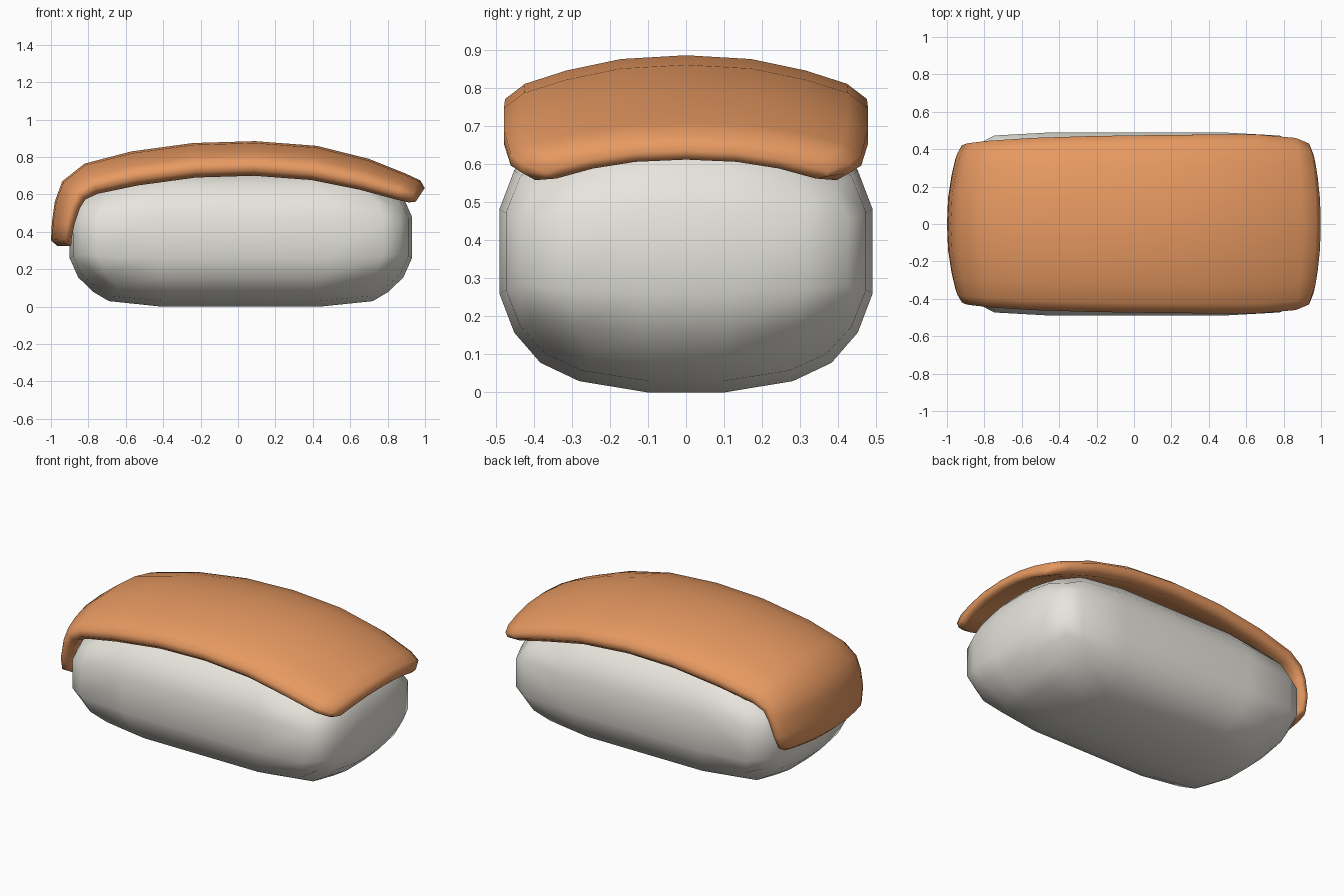
import bpy, bmesh
from mathutils import Vector

if "Cube" in bpy.data.objects:
    bpy.data.objects.remove(bpy.data.objects["Cube"])


def material(name, col):
    m = bpy.data.materials.new(name)
    m.diffuse_color = (*col, 1)
    m.use_nodes = True
    m.node_tree.nodes["Principled BSDF"].inputs["Base Color"].default_value = m.diffuse_color
    return m


def finish(bm, name, mat):
    bmesh.ops.recalc_face_normals(bm, faces=bm.faces)
    for f in bm.faces:
        f.smooth = True
    me = bpy.data.meshes.new(name)
    bm.to_mesh(me)
    bm.free()
    me.materials.append(mat)
    ob = bpy.data.objects.new(name, me)
    bpy.context.collection.objects.link(ob)
    return ob


# Rice block: 5x5 cell box, each axis pulled in towards the box edges
def rice_block():
    bm = bmesh.new()
    size = [(.49, .82, .915), (.13, .36, .49), (.14, .27, .37)]
    # pull[axis][other axis] -> factor by cell ring
    pull = [{1: (1, .98, .93), 2: (1, .95, .86)},
            {0: (1, .965, .87), 2: (1, .92, .78)},
            {0: (1, .92, .79), 1: (1, .92, .79)}]
    verts = {}

    def vert(idx):
        if idx not in verts:
            ring = [int(abs(i - 2.5)) for i in idx]
            co = []
            for a in range(3):
                v = size[a][ring[a]] * (1 if idx[a] > 2.5 else -1)
                for b, f in pull[a].items():
                    v *= f[ring[b]]
                co.append(v)
            verts[idx] = bm.verts.new((co[0] + .015, co[1], co[2] + .37))
        return verts[idx]

    for a in range(3):
        b, c = [k for k in range(3) if k != a]
        for end in (0, 5):
            for i in range(5):
                for j in range(5):
                    quad = []
                    for di, dj in ((0, 0), (1, 0), (1, 1), (0, 1)):
                        idx = [0, 0, 0]
                        idx[a], idx[b], idx[c] = end, i + di, j + dj
                        quad.append(vert(tuple(idx)))
                    bm.faces.new(quad)
    return finish(bm, "rice_block", material("rice white", (.82, .80, .74)))


# Fish slice: crowned cross-section lofted along the draped top line
def fish_slice():
    bm = bmesh.new()
    # half width fraction, crown drop, height within the thickness
    top = [(0, 0, .05), (.36, -.01, .05), (.66, -.04, .05),
           (.89, -.075, .05), (1, -.09, .025)]
    bot = [(0, 0, -.05), (.36, -.01, -.05), (.66, -.04, -.05),
           (.92, -.085, -.05), (1, -.09, -.015)]

    def across(half):
        return [(-y, c, h) for y, c, h in half[:0:-1]] + half

    ring = across(top) + across(bot)[::-1]
    # x, z, half width, offset scale, thickness factor
    path = [(-.985, .325, .33, .6, .4), (-1.0, .355, .39, .6, 1),
            (-.995, .45, .42, .65, 1), (-.98, .56, .43, .75, 1),
            (-.94, .67, .435, .85, 1), (-.82, .765, .445, .95, 1),
            (-.57, .83, .46, 1, 1), (-.24, .875, .47, 1, 1),
            (.09, .885, .475, 1, 1), (.42, .86, .478, 1, 1),
            (.70, .79, .478, .93, 1), (.90, .71, .46, .8, 1),
            (.975, .675, .43, .72, 1), (1.01, .652, .37, .7, .4)]
    loops = []
    for i, (x, z, w, s, k) in enumerate(path):
        p, q = path[max(i - 1, 0)], path[min(i + 1, len(path) - 1)]
        if i == 0:
            t = Vector((0, 1))
        else:
            t = Vector((q[0] - p[0], q[1] - p[1])).normalized()
        loop = []
        for y, c, h in ring:
            o = s * (c + h * k - .05)
            loop.append(bm.verts.new((x - t.y * o, y * w, z + t.x * o)))
        loops.append(loop)
    n = len(ring)
    for a, b in zip(loops, loops[1:]):
        for i in range(n):
            j = (i + 1) % n
            bm.faces.new((a[i], a[j], b[j], b[i]))
    # end caps
    for l in (loops[0], loops[-1]):
        for i in range(n // 2 - 1):
            bm.faces.new((l[i], l[i + 1], l[n - 2 - i], l[n - 1 - i]))
    return finish(bm, "fish_slice", material("salmon orange", (.80, .32, .12)))


rice_block()
fish_slice()
